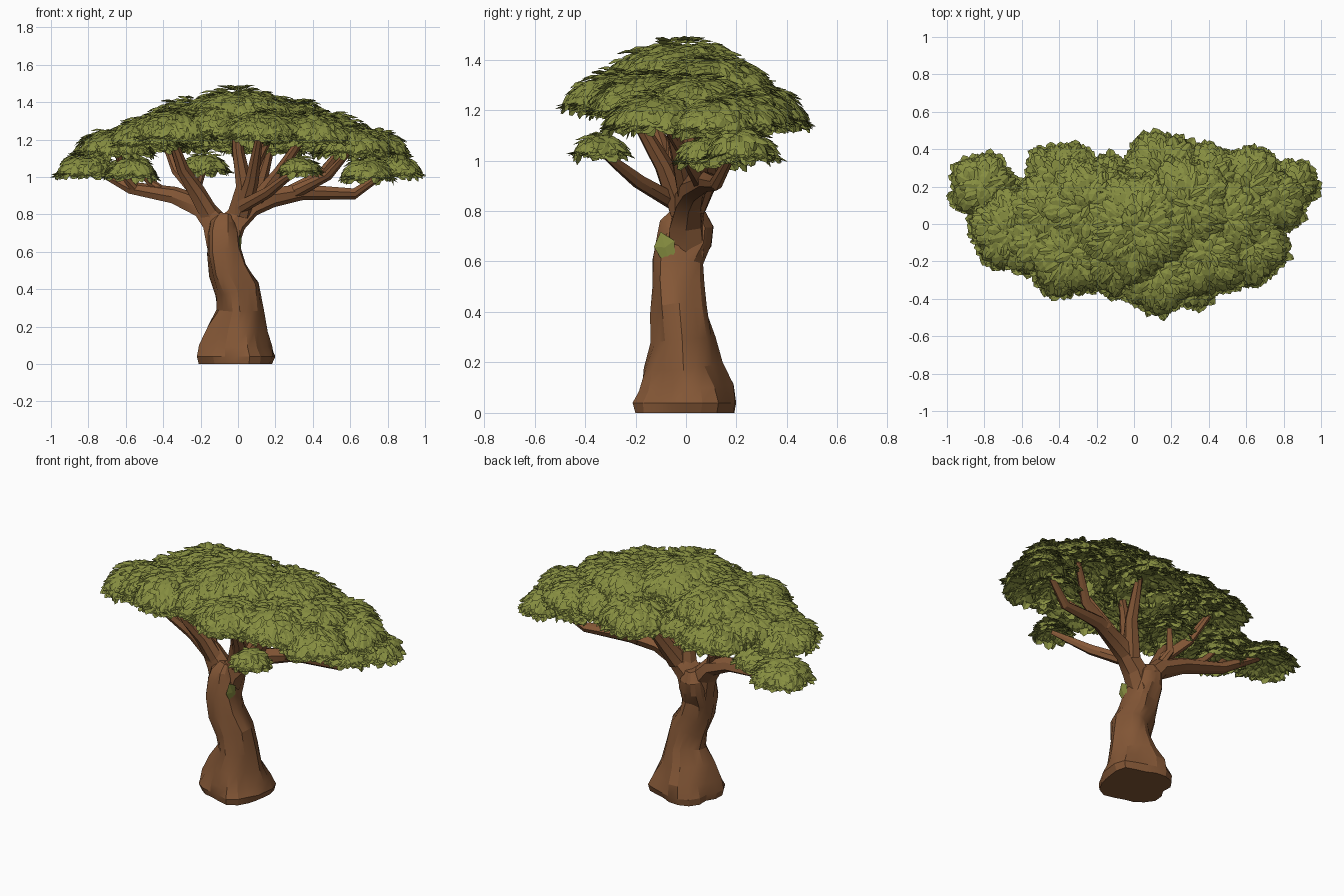
import bpy, bmesh, math, random
from mathutils import Vector

random.seed(4)
cube = bpy.data.objects.get("Cube")
if cube:
    bpy.data.objects.remove(cube, do_unlink=True)


def material(name, rgb):
    mat = bpy.data.materials.new(name)
    mat.use_nodes = True
    mat.diffuse_color = (*rgb, 1)
    bsdf = mat.node_tree.nodes["Principled BSDF"]
    bsdf.inputs["Base Color"].default_value = (*rgb, 1)
    bsdf.inputs["Roughness"].default_value = 0.9
    return mat


bark = material("brown bark", (0.23, 0.095, 0.037))
leaf_green = material("olive leaf", (0.24, 0.27, 0.052))


def finish(bm, name, mat, smooth=False):
    mesh = bpy.data.meshes.new(name)
    bm.to_mesh(mesh)
    bm.free()
    mesh.materials.append(mat)
    obj = bpy.data.objects.new(name, mesh)
    bpy.context.collection.objects.link(obj)
    if smooth:
        bpy.ops.object.select_all(action="DESELECT")
        obj.select_set(True)
        bpy.context.view_layer.objects.active = obj
        bpy.ops.object.shade_smooth_by_angle(angle=math.radians(22))
    return obj


def loft(name, points, radii, sides=7, squash=None, lump=0.12):
    """Skin a gnarled, twisting tube along a path."""
    bm = bmesh.new()
    path = [Vector(p) for p in points]
    rings = []
    for i, centre in enumerate(path):
        ahead = path[min(i + 1, len(path) - 1)]
        behind = path[max(i - 1, 0)] if i else centre
        tangent = (ahead - behind).normalized()
        u = Vector((0, 1, 0)).cross(tangent).normalized()
        v = tangent.cross(u)
        ring = []
        for k in range(sides):
            a = math.tau * k / sides
            twist = (centre.z - .65) * 8 + math.pi
            r = radii[i] * (1 + lump * math.cos(4 * a + twist)
                            + lump * .4 * math.cos(7 * a - twist)
                            + random.uniform(-lump, lump) * .5)
            depth = squash[i] if squash else 1
            ring.append(bm.verts.new(centre + u * r * math.cos(a) + v * r * depth * math.sin(a)))
        rings.append(ring)
    for low, high in zip(rings, rings[1:]):
        for k in range(sides):
            n = (k + 1) % sides
            bm.faces.new((low[k], low[n], high[n], high[k]))
    bm.faces.new(rings[0][::-1])
    bm.faces.new(rings[-1])
    return finish(bm, name, bark, smooth=True)


def branch(name, start, end, *points):
    """Branch tapering evenly from one radius to another."""
    last = len(points) - 1
    loft(name, points, [start + (end - start) * i / last for i in range(last + 1)])


# Trunk: flared foot, S-bend, boxy neck hidden between the limbs
loft("trunk",
     [(-.01, 0, 0), (-.01, 0, .04), (-.01, 0, .1), (-.005, -.01, .19), (.01, -.015, .29),
      (-.005, -.027, .4), (-.055, -.033, .5), (-.075, -.034, .6), (-.08, -.005, .69),
      (-.08, .005, .75), (-.07, .01, .8)],
     [.2, .208, .187, .152, .12, .117, .104, .093, .087, .076, .045],
     sides=20, squash=[.95, .95, .97, .97, 1, .93, 1, 1.12, 1.32, 1.4, 1.5], lump=.08)

# Right-hand limbs
branch("right_limb", .085, .018, (-.09, 0, .64), (-.12, 0, .76), (-.19, .01, .84),
       (-.34, .04, .9), (-.57, .11, .94), (-.78, .18, 1.05))
branch("right_outer_fork", .026, .014, (-.54, .1, .93), (-.62, .06, 1.02), (-.65, -.03, 1.17))
branch("right_short_fork", .024, .013, (-.36, .05, .9), (-.47, .07, .97), (-.54, .08, 1.05))
branch("right_rising_limb", .055, .02, (-.13, 0, .77), (-.22, -.03, .92), (-.3, -.09, 1.04),
       (-.37, -.16, 1.25))
branch("right_back_fork", .034, .018, (-.21, -.02, .9), (-.33, .1, 1.03), (-.39, .2, 1.18))
branch("right_inner_fork", .03, .015, (-.17, 0, .83), (-.22, .06, .94), (-.18, .1, 1.06))

# Left-hand limbs
branch("left_limb", .085, .016, (-.07, 0, .64), (-.02, 0, .76), (.07, .01, .845), (.18, .03, .89),
       (.34, .08, .92), (.62, .12, .91), (.78, .18, 1.02))
branch("left_back_fork", .038, .018, (.27, .07, .91), (.44, .09, 1.01), (.58, .19, 1.18))
branch("left_front_fork", .034, .015, (.3, .06, .92), (.48, 0, 1.01), (.62, -.1, 1.17))

# Limbs rising through the middle
branch("middle_limb", .055, .02, (-.01, 0, .77), (.03, -.04, .95), (0, -.04, 1.13), (-.02, -.02, 1.38))
branch("middle_fork", .036, .018, (.03, -.03, .93), (.1, .03, 1.09), (.22, .1, 1.32))
branch("front_limb", .052, .018, (.02, -.02, .8), (.07, -.09, .98), (.12, -.25, 1.26))
branch("back_limb", .055, .022, (.04, .03, .82), (.12, .12, 1), (.18, .26, 1.2))
branch("left_rising_limb", .045, .018, (.09, .01, .86), (.22, -.03, 1.03), (.37, -.09, 1.25))
branch("front_low_limb", .036, .013, (.02, -.05, .84), (.16, -.19, .92), (.25, -.28, .99),
       (.33, -.34, 1.04))


def add_leaf(bm, pos, along, normal, length, width):
    """Blunt leaf folded along its midrib."""
    side = normal.cross(along).normalized()

    def at(l, w, lift):
        return bm.verts.new(pos + along * length * l + side * width * w + normal * lift)

    base, rib, tip = at(-.5, 0, 0), at(.1, 0, .01), at(.55, 0, 0)
    for s in (1, -1):
        mid, end = at(-.05, .5 * s, 0), at(.38, .36 * s, 0)
        for face in ((base, rib, mid), (rib, tip, end, mid)):
            bm.faces.new(face if s > 0 else face[::-1])


def foliage(name, x, y, bottom, radius, height):
    """Hollow-bellied cap of shingled leaves around a solid core."""
    bm = bmesh.new()
    core = radius - .042
    top = height * .72
    centre = Vector((x, y, bottom + height * .24))

    def rise(h):
        return top * (h ** 1.15 if h > 0 else .32 * -h)

    bmesh.ops.create_uvsphere(bm, u_segments=14, v_segments=8, radius=1)
    for v in bm.verts:
        v.co = centre + Vector((v.co.x * core, v.co.y * core, rise(v.co.z) * .85))
    count = int(7500 * radius * radius)
    phase = random.random() * math.tau
    for i in range(count):
        h = 1 - 2 * (i + .5) / count
        rho = math.sqrt(1 - h * h)
        a = phase + i * math.pi * (3 - math.sqrt(5)) + random.uniform(-.15, .15)
        rim = core * (1 + .08 * math.sin(5 * a + phase))
        out = Vector((math.cos(a), math.sin(a), 0))
        pos = centre + out * rho * rim + Vector((0, 0, rise(h) * random.uniform(.8, 1.05)))
        # leaves droop outward over the top and line the hollow underneath
        if h > 0:
            normal = (out * rho / rim + Vector((0, 0, h / top))).normalized()
            flow = out * (h + .35) - Vector((0, 0, rho * .45))
        else:
            normal = (out * -.25 * rho - Vector((0, 0, 1))).normalized()
            flow = out - Vector((0, 0, .3 * rho))
        flow += Vector((-out.y, out.x, 0)) * random.uniform(-.55, .55)
        flow = (flow - normal * flow.dot(normal) * .75).normalized()
        flow = (flow + normal * random.uniform(0, .4)).normalized()
        face_up = (normal - flow * normal.dot(flow)).normalized()
        add_leaf(bm, pos, flow, face_up, random.uniform(.07, .11), random.uniform(.042, .065))
    finish(bm, name, leaf_green)


# Foliage clumps: x, y, underside height, radius, thickness
low_clumps = [(-.81, .2, .98, .19, .16), (-.57, .08, .97, .16, .15), (-.18, .1, 1.01, .15, .12),
              (.33, -.34, 1.01, .13, .1), (.85, .21, .98, .15, .16), (.69, .1, .96, .16, .16)]
middle_clumps = [(-.66, -.03, 1.09, .23, .18), (-.38, .22, 1.11, .23, .2), (.61, -.11, 1.09, .23, .19),
                 (.6, .2, 1.1, .23, .18), (.15, .27, 1.09, .24, .23), (.75, .12, 1.08, .19, .18),
                 (.4, .24, 1.12, .2, .2), (-.14, .17, 1.12, .21, .2), (-.5, -.08, 1.13, .23, .19)]
high_clumps = [(-.35, -.16, 1.16, .25, .22), (.13, -.26, 1.17, .24, .2), (.38, -.15, 1.14, .26, .22),
               (-.25, .08, 1.21, .28, .22), (.28, .1, 1.21, .28, .22), (0, -.02, 1.27, .31, .22),
               (-.11, -.18, 1.18, .22, .22), (.5, .03, 1.14, .25, .21), (-.45, .06, 1.14, .24, .2)]
for tier, clumps in (("low", low_clumps), ("middle", middle_clumps), ("high", high_clumps)):
    for n, clump in enumerate(clumps):
        foliage(f"{tier}_foliage_{n + 1}", *clump)

# Single drooping leaf on the trunk
sprout = bmesh.new()
add_leaf(sprout, Vector((.01, -.085, .665)), Vector((.02, .3, -1)).normalized(),
         Vector((1, -.15, .15)).normalized(), .11, .085)
finish(sprout, "trunk_sprout", leaf_green)
